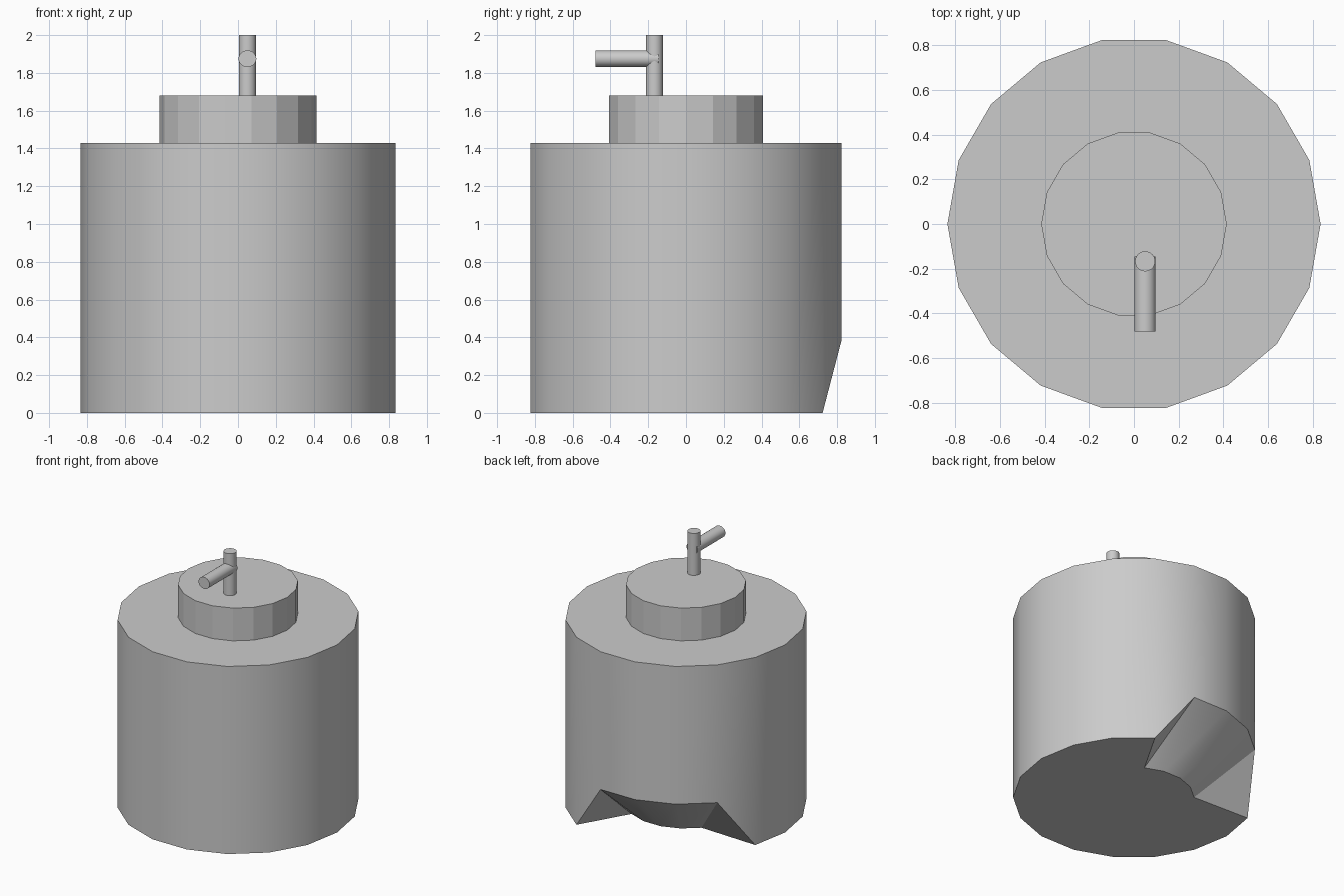
import bpy, bmesh, math

if "Cube" in bpy.data.objects:
    bpy.data.objects.remove(bpy.data.objects["Cube"])

N = 18
R, NECK_R = 0.835, 0.415
BODY_TOP, NECK_TOP = 1.43, 1.68
RAISED = {4, 5, 6, 7}      # rim corners pulled up to form the notch at the back
NOTCH_Z = 0.38


def ring(bm, radius, z_of):
    step = math.tau / N
    return [bm.verts.new((radius * math.cos(i * step), radius * math.sin(i * step), z_of(i)))
            for i in range(N)]


def bridge(bm, a, b, smooth):
    for i in range(N):
        j = (i + 1) % N
        bm.faces.new((a[i], a[j], b[j], b[i])).smooth = smooth


# Jar: wide body, notched base and stepped neck in one closed shell
bm = bmesh.new()
base_in = ring(bm, NECK_R, lambda i: 0)
base_out = ring(bm, R, lambda i: NOTCH_Z if i in RAISED else 0)
top_out = ring(bm, R, lambda i: BODY_TOP)
neck_low = ring(bm, NECK_R, lambda i: BODY_TOP)
neck_top = ring(bm, NECK_R, lambda i: NECK_TOP)
bm.faces.new(base_in[::-1])
bridge(bm, base_in, base_out, True)
bmesh.ops.triangulate(bm, faces=[f for f in bm.faces if len(f.verts) == 4],
                      quad_method='FIXED')
bridge(bm, base_out, top_out, True)
bridge(bm, top_out, neck_low, False)
bridge(bm, neck_low, neck_top, False)
bm.faces.new(neck_top)
bmesh.ops.recalc_face_normals(bm, faces=bm.faces)
for e in bm.edges:
    if len(e.link_faces) == 2 and e.calc_face_angle(0) > math.radians(30):
        e.smooth = False
mesh = bpy.data.meshes.new("bottle_body")
bm.to_mesh(mesh)
bm.free()
bpy.context.collection.objects.link(bpy.data.objects.new("bottle_body", mesh))


# Pump: upright stem and forward spout
def rod(name, loc, size, rot=(0, 0, 0)):
    bpy.ops.mesh.primitive_cylinder_add(vertices=32, radius=1, depth=1, location=loc, rotation=rot)
    ob = bpy.context.object
    ob.name = name
    ob.scale = size
    bpy.ops.object.transform_apply(location=False, rotation=False, scale=True)
    bpy.ops.object.shade_smooth_by_angle(angle=math.radians(30))


rod("pump_stem", (0.05, -0.167, 1.84), (0.045, 0.045, 0.32))
rod("pump_spout", (0.05, -0.3125, 1.875), (0.047, 0.044, 0.335), (math.pi / 2, 0, 0))
